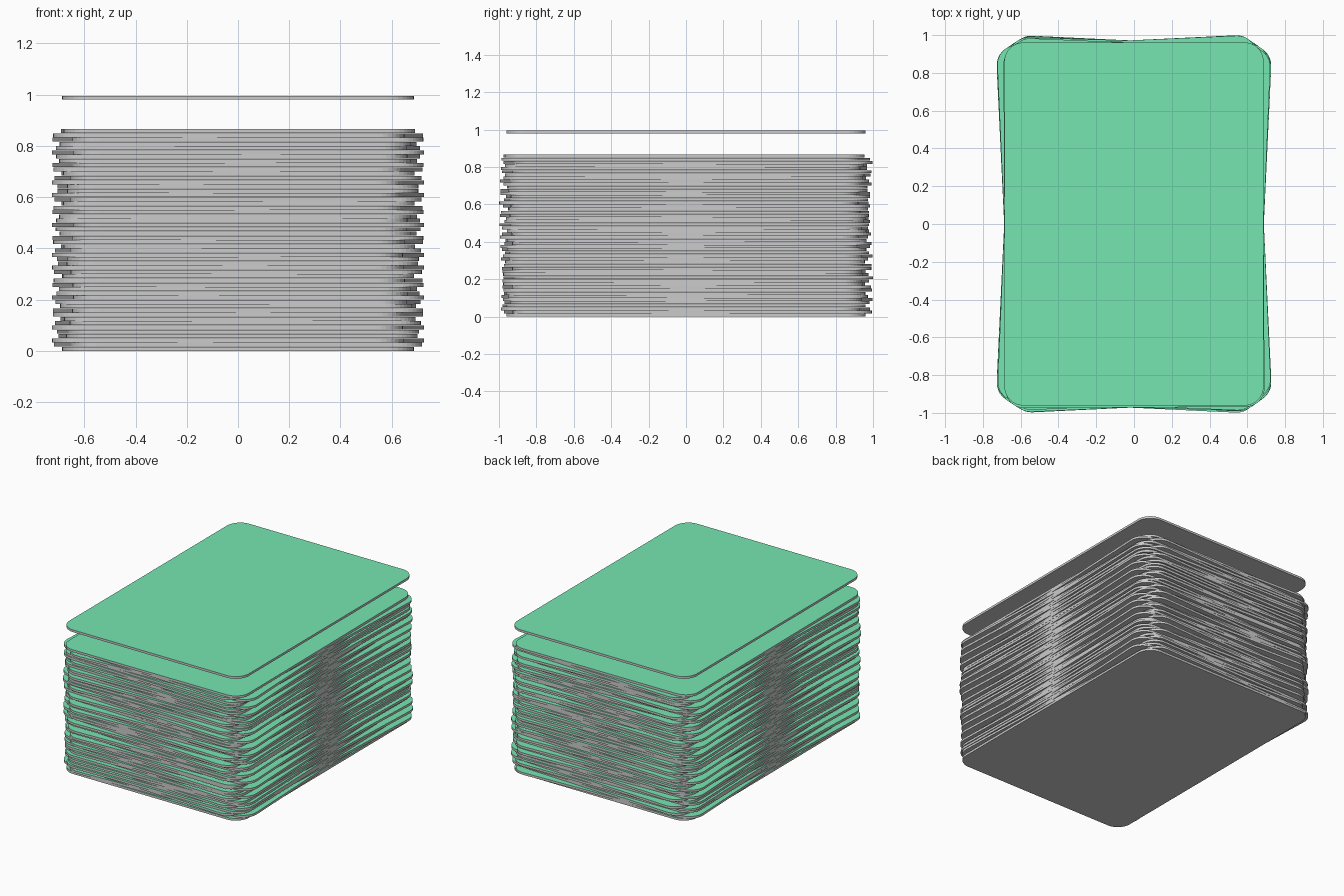
import bpy, bmesh, math

if "Cube" in bpy.data.objects:
    bpy.data.objects.remove(bpy.data.objects["Cube"])

HALF_X, HALF_Y, RADIUS = 0.686, 0.961, 0.1
COUNT, PITCH, THICK = 52, 0.01667, 0.0155

green = bpy.data.materials.new("card_green")
green.diffuse_color = (0.18, 0.80, 0.44, 1)
green.use_nodes = True
green.node_tree.nodes["Principled BSDF"].inputs["Base Color"].default_value = green.diffuse_color
grey = bpy.data.materials.new("card_grey")
grey.diffuse_color = (0.8, 0.8, 0.8, 1)
grey.use_nodes = True
grey.node_tree.nodes["Principled BSDF"].inputs["Base Color"].default_value = grey.diffuse_color


def rounded_outline(steps=8):
    pts = []
    for k, (sx, sy) in enumerate([(1, 1), (-1, 1), (-1, -1), (1, -1)]):
        for j in range(steps + 1):
            a = math.pi / 2 * (k + j / steps)
            pts.append((sx * (HALF_X - RADIUS) + RADIUS * math.cos(a),
                        sy * (HALF_Y - RADIUS) + RADIUS * math.sin(a)))
    return pts


# Shared card mesh: rounded slab, green on its upper face only
def card_mesh():
    bm = bmesh.new()
    outline = rounded_outline()
    low = [bm.verts.new((x, y, 0)) for x, y in outline]
    high = [bm.verts.new((x, y, THICK)) for x, y in outline]
    bm.faces.new(low[::-1])
    bm.faces.new(high).material_index = 1
    n = len(low)
    for i in range(n):
        j = (i + 1) % n
        bm.faces.new((low[i], low[j], high[j], high[i]))
    me = bpy.data.meshes.new("card")
    bm.to_mesh(me)
    bm.free()
    me.materials.append(grey)
    me.materials.append(green)
    return me


mesh = card_mesh()


def add_card(name, y, z, angle):
    ob = bpy.data.objects.new(name, mesh)
    ob.location = (0, y, z)
    ob.rotation_euler.z = angle
    bpy.context.collection.objects.link(ob)


# Loosely squared stack of cards
for i in range(COUNT):
    add_card(f"stack_card_{i + 1:02d}", 0.011 * math.sin(i * 1.7), i * PITCH,
             0.048 * math.sin(i * 2.22))

# Card hovering above the stack
add_card("lifted_card", 0, 0.98, 0)
